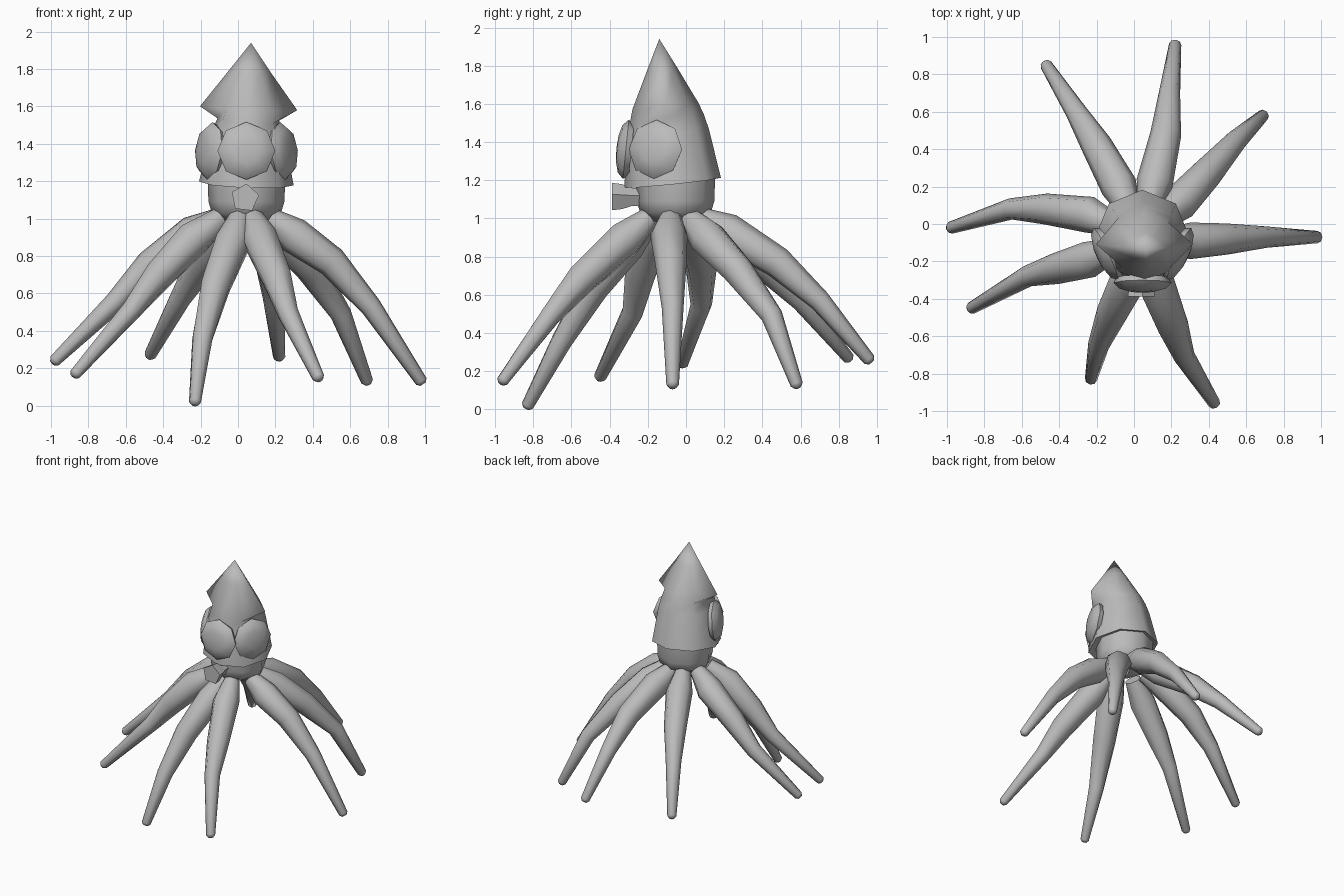
import bpy, bmesh
from math import sin, cos, pi, radians
from mathutils import Vector

cube = bpy.data.objects.get("Cube")
if cube:
    bpy.data.objects.remove(cube, do_unlink=True)

grey = bpy.data.materials.new("soft_grey")
grey.use_nodes = True
grey.diffuse_color = (0.5, 0.5, 0.5, 1)
bsdf = grey.node_tree.nodes["Principled BSDF"]
bsdf.inputs["Base Color"].default_value = (0.5, 0.5, 0.5, 1)
bsdf.inputs["Roughness"].default_value = 0.6

CX, CY = 0.045, -0.07   # body axis


def loft(name, rings, angle=55):
    """Skin a row of closed rings; both ends are capped, a one-point ring is a tip."""
    bm = bmesh.new()
    rows = [[bm.verts.new(p) for p in ring] for ring in rings]
    for a, b in zip(rows, rows[1:]):
        n = len(a)
        for i in range(n):
            j = (i + 1) % n
            if len(b) == 1:
                bm.faces.new((a[i], a[j], b[0]))
            else:
                bm.faces.new((a[i], a[j], b[j], b[i]))
    for row in (rows[0], rows[-1]):
        if len(row) > 1:
            bm.faces.new(row)
    bmesh.ops.recalc_face_normals(bm, faces=bm.faces)
    mesh = bpy.data.meshes.new(name)
    bm.to_mesh(mesh)
    bm.free()
    mesh.materials.append(grey)
    obj = bpy.data.objects.new(name, mesh)
    bpy.context.collection.objects.link(obj)
    bpy.ops.object.select_all(action='DESELECT')
    obj.select_set(True)
    bpy.context.view_layer.objects.active = obj
    bpy.ops.object.shade_smooth_by_angle(angle=radians(angle))


def circle(center, u, v, r, sides=8, turn=0):
    angles = [turn + 2 * pi * i / sides for i in range(sides)]
    return [center + u * r * cos(a) + v * r * sin(a) for a in angles]


X, Y, Z = Vector((1, 0, 0)), Vector((0, 1, 0)), Vector((0, 0, 1))

# Head below the mantle
loft("head", [circle(Vector((CX, CY + 0.015, z)), X, Y, r)
              for z, r in ((0.98, 0.1), (1.03, 0.185), (1.09, 0.203), (1.22, 0.208))])

# Mantle: height, y centre, half depth, half width at the sides
mantle_rings = []
for z, cy, ry, side in ((1.205, -0.07, 0.2, 0.2),
                        (1.188, -0.07, 0.253, 0.253),
                        (1.45, -0.095, 0.214, 0.195),
                        (1.53, -0.1, 0.192, 0.165),
                        (1.59, -0.108, 0.172, 0.26),
                        (1.78, -0.125, 0.08, 0.117)):
    shift = CX + 0.03 * (z - 1.2)
    ring = circle(Vector((shift, cy, z)), X, Y, ry)
    for i, sign in ((0, 1), (4, -1)):      # side corners flare into fins
        ring[i].x = shift + sign * side
    for p in ring:                         # rim dips toward the front
        p.z += (p.y - cy) * 0.1 - (p.x - shift) * 0.04
    mantle_rings.append(ring)
mantle_rings.append([Vector((0.07, -0.14, 1.94))])
loft("mantle", mantle_rings, 105)

# Three domed eyes wrapped round the front
for name, azimuth, reach in (("front_eye", -90, 0.245),
                             ("left_eye", -25, 0.215),
                             ("right_eye", -155, 0.215)):
    a = radians(azimuth)
    out = Vector((cos(a), sin(a), 0.1)).normalized()
    across = Z.cross(out).normalized()
    up = out.cross(across)
    base = Vector((CX + reach * cos(a), CY + reach * sin(a), 1.362))
    profile = ((-0.03, 0.14), (0, 0.155), (0.03, 0.125), (0.045, 0.07))
    loft(name, [circle(base + out * d, up, across, r) for d, r in profile]
         + [[base + out * 0.05]])

# Flared siphon with a closed, five-sided mouth
siphon_profile = ((-0.2, 0.05), (-0.28, 0.05), (-0.335, 0.07), (-0.388, 0.077))
loft("siphon", [circle(Vector((0.037, y, 1.11)), X, Z, r, sides=5, turn=0.2)
                for y, r in siphon_profile], 40)

# Tentacles: shoulder, knee, shin and tip of each
paths = {
    "back_right": ((-.08, .2, .91), (-.2, .42, .75), (-.31, .6, .57), (-.47, .85, .27)),
    "back_left": ((.11, .22, .93), (.17, .48, .77), (.19, .7, .57), (.22, .96, .26)),
    "rear_left": ((.24, .11, .9), (.39, .27, .73), (.55, .45, .49), (.69, .58, .13)),
    "side_left": ((.3, -.09, .91), (.5, -.08, .77), (.71, -.07, .53), (.98, -.07, .13)),
    "front_left": ((.12, -.32, .89), (.21, -.55, .68), (.27, -.71, .49), (.43, -.96, .15)),
    "front_right": ((-.03, -.3, .87), (-.12, -.48, .64), (-.19, -.65, .36), (-.23, -.83, .02)),
    "side_right": ((-.24, -.19, .89), (-.42, -.24, .7), (-.57, -.28, .51), (-.87, -.45, .17)),
    "rear_right": ((-.24, .05, .92), (-.47, .08, .75), (-.66, .08, .55), (-.98, -.02, .24)),
}
radii = (0.06, 0.098, 0.083, 0.057, 0.033, 0.018)
for name, path in paths.items():
    pts = [Vector(p) for p in path]
    root = Vector((CX, CY, 1)).lerp(pts[0], 0.5)
    root.z = 1.0
    end = pts[-1] + (pts[-1] - pts[-2]).normalized() * 0.018
    pts = [root] + pts + [end]
    rings = []
    for i, p in enumerate(pts):
        before, after = pts[max(i - 1, 0)], pts[min(i + 1, len(pts) - 1)]
        tangent = ((after - p).normalized() + (p - before).normalized()).normalized()
        side = tangent.cross(Z).normalized()
        rings.append(circle(p, side, side.cross(tangent), radii[i]))
    loft(name + "_tentacle", rings)
